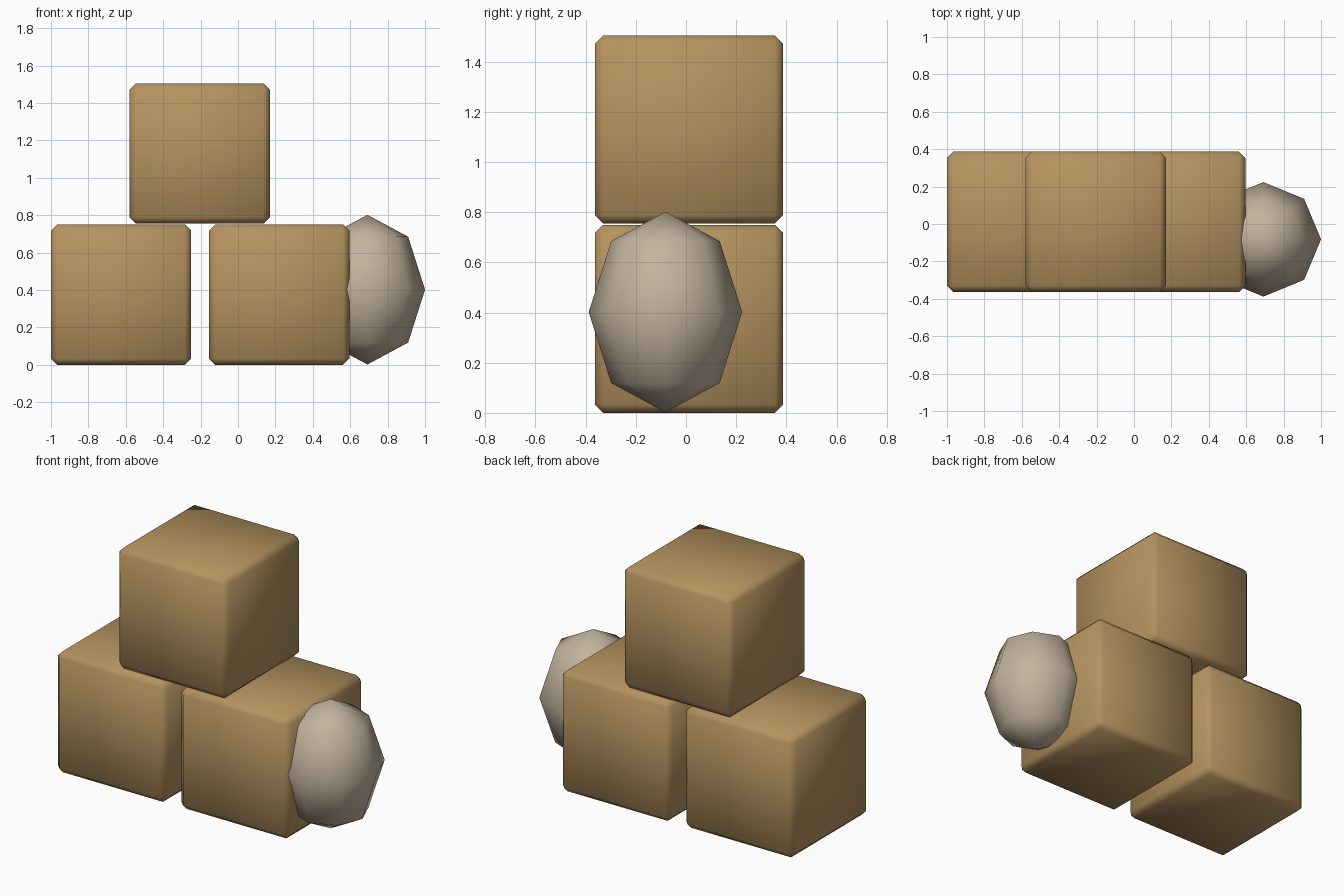
import bpy

if "Cube" in bpy.data.objects:
    bpy.data.objects.remove(bpy.data.objects["Cube"])


def material(name, rgb):
    m = bpy.data.materials.new(name)
    m.diffuse_color = (*rgb, 1.0)
    m.use_nodes = True
    m.node_tree.nodes["Principled BSDF"].inputs["Base Color"].default_value = m.diffuse_color
    return m


cardboard = material("cardboard_tan", (0.46, 0.29, 0.115))
burlap = material("burlap_beige", (0.54, 0.45, 0.34))

SIZE = 0.75


def crate(name, x, z):
    """Cube with narrow chamfered edges, smooth shaded."""
    bpy.ops.mesh.primitive_cube_add(size=SIZE, location=(x, 0.012, z))
    box = bpy.context.object
    box.name = name
    bevel = box.modifiers.new("edge_chamfer", 'BEVEL')
    bevel.width = 0.033
    bevel.segments = 1
    bpy.ops.object.modifier_apply(modifier=bevel.name)
    bpy.ops.object.shade_smooth()
    box.data.materials.append(cardboard)


# Two boxes on the ground and one bridging the gap on top
crate("left_box", -0.625, SIZE / 2)
crate("right_box", 0.22, SIZE / 2)
crate("top_box", -0.205, 0.755 + SIZE / 2)

# Low-poly sack leaning into the side of the right box
bpy.ops.mesh.primitive_uv_sphere_add(segments=8, ring_count=4, radius=1,
                                     location=(0.692, -0.082, 0.402))
sack = bpy.context.object
sack.name = "sack"
sack.scale = (0.308, 0.306, 0.4)
bpy.ops.object.transform_apply(location=False, rotation=False, scale=True)
bpy.ops.object.shade_smooth()
sack.data.materials.append(burlap)
